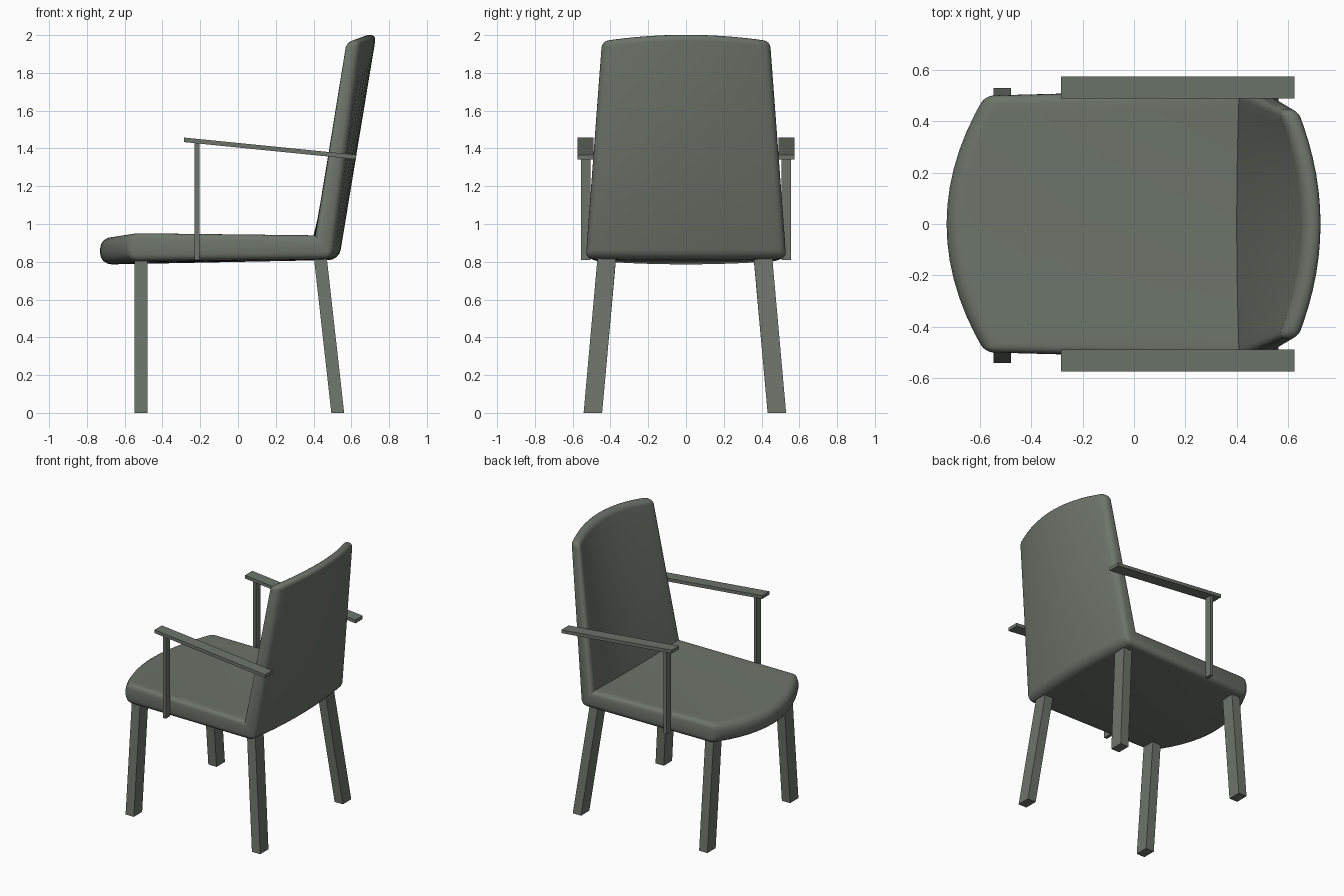
import bpy, bmesh
from mathutils import Vector

if "Cube" in bpy.data.objects:
    bpy.data.objects.remove(bpy.data.objects["Cube"])

COLOUR = (0.150, 0.175, 0.142, 1)
mat = bpy.data.materials.new("grey green")
mat.use_nodes = True
mat.diffuse_color = COLOUR
bsdf = mat.node_tree.nodes["Principled BSDF"]
bsdf.inputs["Base Color"].default_value = COLOUR
bsdf.inputs["Roughness"].default_value = 0.8


def finish(name, bm):
    bmesh.ops.recalc_face_normals(bm, faces=bm.faces)
    mesh = bpy.data.meshes.new(name)
    bm.to_mesh(mesh)
    bm.free()
    mesh.materials.append(mat)
    obj = bpy.data.objects.new(name, mesh)
    bpy.context.collection.objects.link(obj)
    return obj


def bar(name, bottom, top, size):
    """Sheared box whose ends stay flat; ends given by their centres."""
    bm = bmesh.new()
    bmesh.ops.create_cube(bm, size=1)
    for v in bm.verts:
        end = Vector(top if v.co.z > 0 else bottom)
        v.co = end + Vector((v.co.x * size[0], v.co.y * size[1], 0))
    return finish(name, bm)


# Seat and backrest: one bent slab, swept across y.
# Each corner: half width, side (x, z), middle (x, z), roundness of its long edge
CORNERS = [
    (0.500, (-0.58, 0.805), (-0.73, 0.785), 1.0),    # seat front, bottom
    (0.500, (-0.58, 0.955), (-0.73, 0.930), 1.0),    # seat front, top
    (0.522, (0.41, 0.940), (0.40, 0.940), 0.0),      # crease
    (0.445, (0.565, 1.965), (0.66, 2.0), 0.55),      # back top, front
    (0.445, (0.64, 1.970), (0.732, 2.003), 0.55),    # back top, rear
    (0.530, (0.50, 0.815), (0.535, 0.81), 0.9),      # back bottom, rear
]
COLS = 14
bm = bmesh.new()
weight = bm.edges.layers.float.new("bevel_weight_edge")
rows = []
for i in range(COLS + 1):
    t = 2 * i / COLS - 1
    bow = 1 - t * t
    row = []
    for half, side, mid, _ in CORNERS:
        x, z = (s + (m - s) * bow for s, m in zip(side, mid))
        row.append(bm.verts.new((x, half * t, z)))
    rows.append(row)
n = len(CORNERS)
for a, b in zip(rows, rows[1:]):
    for k in range(n):
        j = (k + 1) % n
        bm.faces.new((a[k], a[j], b[j], b[k]))
for row in (rows[0], rows[-1]):
    bm.faces.new([row[k] for k in (0, 1, 2, 5)])
    bm.faces.new([row[k] for k in (2, 3, 4, 5)])
for a, b in zip(rows, rows[1:]):
    for k in range(n):
        bm.edges.get((a[k], b[k]))[weight] = CORNERS[k][3]
for row in (rows[0], rows[-1]):
    for k in range(n):
        bm.edges.get((row[k], row[(k + 1) % n]))[weight] = 0.55
shell = finish("seat_and_back", bm)
bevel = shell.modifiers.new("soft edges", "BEVEL")
bevel.limit_method = "WEIGHT"
bevel.width = 0.06
bevel.segments = 4
bpy.ops.object.select_all(action="DESELECT")
bpy.context.view_layer.objects.active = shell
shell.select_set(True)
bpy.ops.object.modifier_apply(modifier=bevel.name)
bpy.ops.object.shade_smooth_by_angle(angle=0.7)

# Legs and arms, mirrored left and right (left is +y here, seen from the seat's side)
for s, side in ((-1, "near"), (1, "far")):
    leg = (0.068, 0.098)
    shift = -0.006
    bar(f"front_leg_{side}", (-0.513, s * 0.487 + shift, 0),
        (-0.513, s * 0.412 + shift, 0.83), leg)
    bar(f"rear_leg_{side}", (0.528, s * 0.487 + shift, 0),
        (0.434, s * 0.412 + shift, 0.84), leg)
    bar(f"arm_post_{side}", (-0.217, s * 0.531, 0.81),
        (-0.217, s * 0.531, 1.43), (0.024, 0.052))
    arm = bar(f"armrest_{side}", (0.17, s * 0.532, 1.388),
              (0.17, s * 0.532, 1.412), (0.91, 0.086))
    for v in arm.data.vertices:
        v.co.z -= (v.co.x - 0.17) * 0.1
